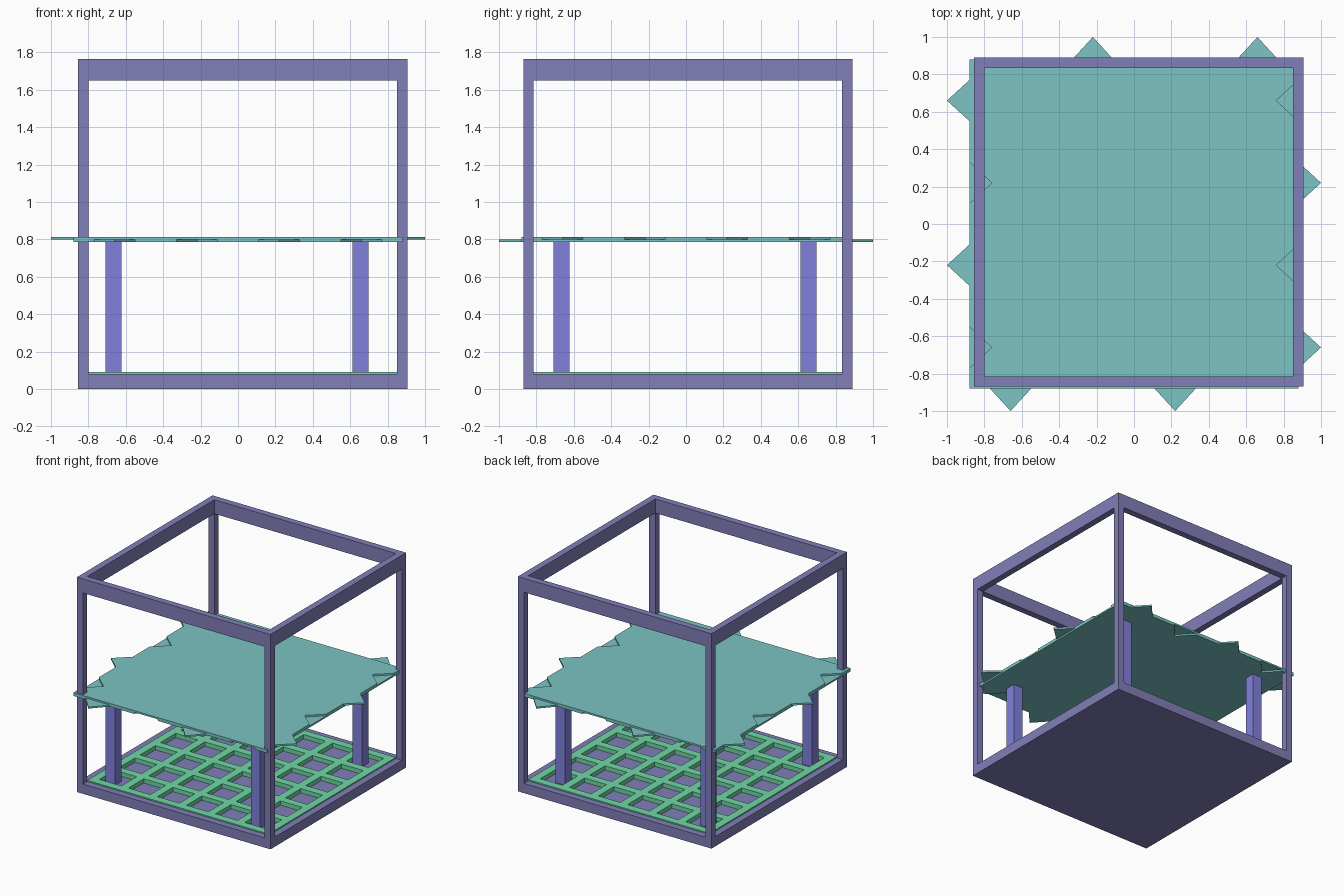
import bpy, bmesh
from mathutils import Vector

if "Cube" in bpy.data.objects:
    bpy.data.objects.remove(bpy.data.objects["Cube"])


def material(name, rgb):
    m = bpy.data.materials.new(name)
    m.diffuse_color = (*rgb, 1)
    m.use_nodes = True
    m.node_tree.nodes["Principled BSDF"].inputs["Base Color"].default_value = m.diffuse_color
    return m


FRAME = material("frame_violet", (0.22, 0.21, 0.48))
LEG = material("leg_blue", (0.22, 0.22, 0.72))
TOP = material("top_teal", (0.20, 0.55, 0.55))
GRID = material("grid_green", (0.16, 0.68, 0.38))


def finish(bm, name, mat):
    bmesh.ops.recalc_face_normals(bm, faces=bm.faces)
    me = bpy.data.meshes.new(name)
    bm.to_mesh(me)
    bm.free()
    ob = bpy.data.objects.new(name, me)
    bpy.context.collection.objects.link(ob)
    me.materials.append(mat)
    return ob


def box(name, lo, hi, mat):
    bm = bmesh.new()
    bmesh.ops.create_cube(bm, size=1)
    lo, hi = Vector(lo), Vector(hi)
    for v in bm.verts:
        v.co = (lo + hi) / 2 + v.co * (hi - lo)
    return finish(bm, name, mat)


def lift(bm, height):
    """Extrude all flat faces upward into a closed solid."""
    res = bmesh.ops.extrude_face_region(bm, geom=bm.faces[:], use_keep_orig=True)
    verts = [g for g in res["geom"] if isinstance(g, bmesh.types.BMVert)]
    bmesh.ops.translate(bm, verts=verts, vec=(0, 0, height))


def lattice(name, xs, ys, z0, z1, mat):
    """Plate with square openings; even intervals are bars, odd are gaps."""
    bm = bmesh.new()
    vs = [[bm.verts.new((x, y, z0)) for y in ys] for x in xs]
    for i in range(len(xs) - 1):
        for j in range(len(ys) - 1):
            if i % 2 == 0 or j % 2 == 0:
                bm.faces.new((vs[i][j], vs[i + 1][j], vs[i + 1][j + 1], vs[i][j + 1]))
    lift(bm, z1 - z0)
    return finish(bm, name, mat)


# Outer cage
X0, X1, Y0, Y1, W = -0.855, 0.905, -0.87, 0.89, 0.055
H = 1.765
rim_x = (X0, X0 + W, X1 - W, X1)
rim_y = (Y0, Y0 + W, Y1 - W, Y1)
FLOOR = 0.055
box("base_floor", (X0, Y0, 0), (X1, Y1, FLOOR), FRAME)
lattice("base_rim", rim_x, rim_y, FLOOR, 0.08, FRAME)
lattice("top_rim", rim_x, rim_y, 1.65, H, FRAME)
for sx, px in (("left", X0), ("right", X1 - W)):
    for sy, py in (("front", Y0), ("back", Y1 - W)):
        box(f"post_{sy}_{sx}", (px, py, 0.08), (px + W, py + W, 1.65), FRAME)


# Floor grille
def bars(a, b, n, w):
    pitch = (b - a - w) / n
    return [a + i * pitch + d for i in range(n + 1) for d in (0, w)]


lattice("floor_grille", bars(X0 + W, X1 - W, 6, 0.065),
        bars(Y0 + W, Y1 - W, 6, 0.065), FLOOR, 0.09, GRID)

# Table legs
for sx, lx in (("left", -0.665), ("right", 0.655)):
    for sy, ly in (("front", -0.665), ("back", 0.655)):
        box(f"leg_{sy}_{sx}", (lx - 0.043, ly - 0.043, FLOOR),
            (lx + 0.043, ly + 0.043, 0.787), LEG)


# Two interlocking tabletop layers, the lower one turned a quarter
def layer(name, z0, z1, turned):
    e, d, h = 0.88, 0.12, 0.11
    pts = [(-e, -e), (e, -e)]
    side = []
    for k, c in enumerate((-0.66, -0.22, 0.22, 0.66)):
        s = d if k % 2 == 0 else -d
        side += [(c - h, 0), (c, s), (c + h, 0)]
    side = [p for i, p in enumerate(side) if i % 3 != 0 or i == 0
            or abs(p[0] - side[i - 1][0]) > 0.01]
    pts += [(e + s, y) for y, s in side]
    pts += [(e, e), (-e, e)]
    pts += [(-e + s, y) for y, s in reversed(side)]
    if turned:
        pts = [(-y, x) for x, y in pts]
    bm = bmesh.new()
    bm.faces.new([bm.verts.new((x, y, z0)) for x, y in pts])
    lift(bm, z1 - z0)
    return finish(bm, name, TOP)


layer("tabletop_lower", 0.787, 0.80, True)
layer("tabletop_upper", 0.80, 0.814, False)
